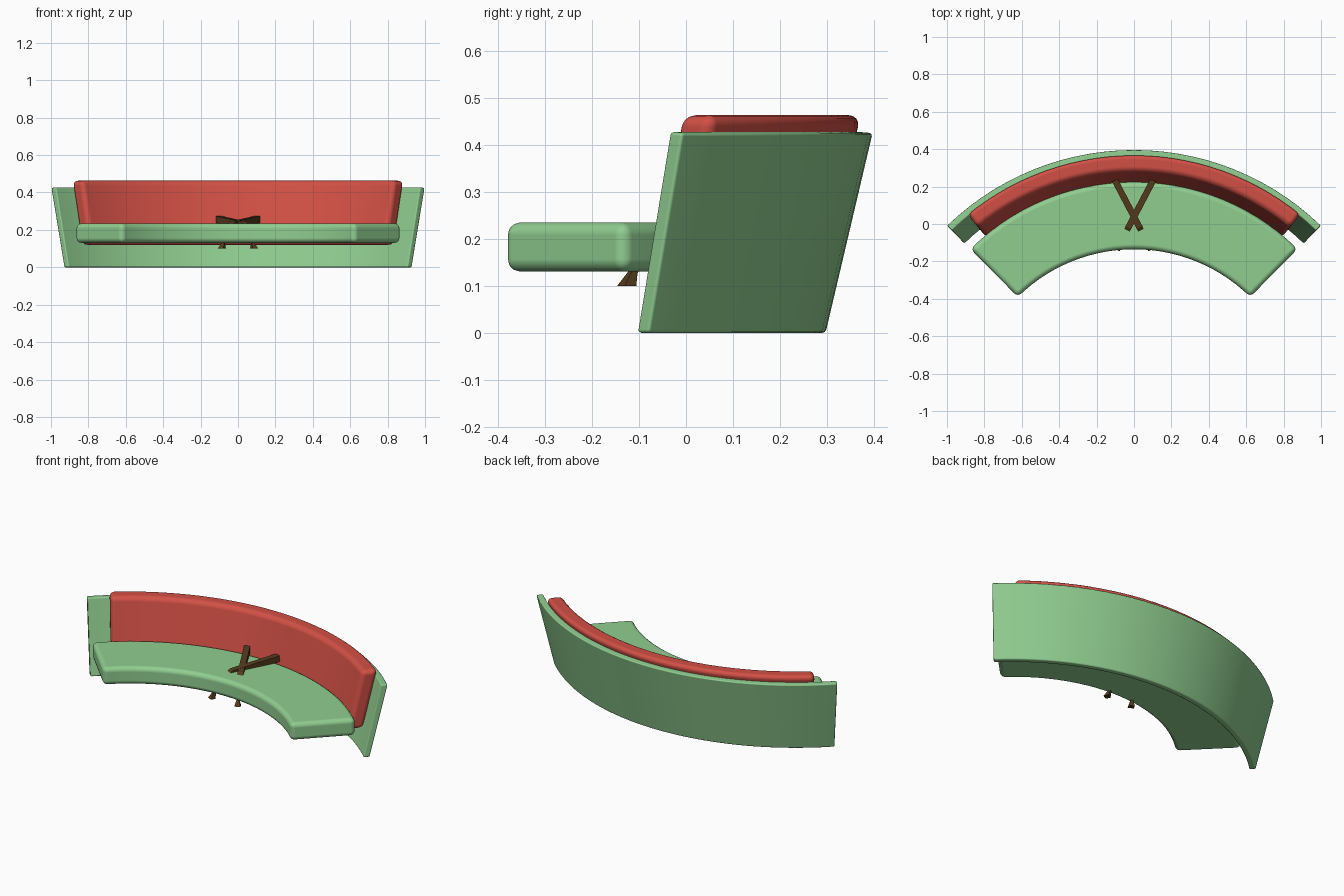
import bpy, bmesh
from math import sin, cos, radians
from mathutils import Vector

cube = bpy.data.objects.get("Cube")
if cube:
    bpy.data.objects.remove(cube, do_unlink=True)


def material(name, colour):
    m = bpy.data.materials.new(name)
    m.use_nodes = True
    m.diffuse_color = (*colour, 1)
    bsdf = m.node_tree.nodes["Principled BSDF"]
    bsdf.inputs["Base Color"].default_value = (*colour, 1)
    bsdf.inputs["Roughness"].default_value = 0.8
    return m


GREEN = material("green fabric", (0.28, 0.61, 0.28))
RED = material("red fabric", (0.64, 0.08, 0.06))
WOOD = material("dark wood", (0.09, 0.045, 0.013))


def loft(name, rings, mat):
    """Skin a row of matching closed rings and cap both ends."""
    bm = bmesh.new()
    rows = [[bm.verts.new(p) for p in ring] for ring in rings]
    n = len(rows[0])
    for a, b in zip(rows, rows[1:]):
        for i in range(n):
            j = (i + 1) % n
            bm.faces.new((a[i], a[j], b[j], b[i]))
    bm.faces.new(rows[0])
    bm.faces.new(rows[-1])
    bmesh.ops.recalc_face_normals(bm, faces=bm.faces[:])
    mesh = bpy.data.meshes.new(name)
    bm.to_mesh(mesh)
    bm.free()
    mesh.materials.append(mat)
    ob = bpy.data.objects.new(name, mesh)
    bpy.context.collection.objects.link(ob)
    return ob


def arc_part(name, profile, half_angle, centre_y, mat, bevel, bevel_segments, steps=28):
    """Sweep a (radius, height) profile around a vertical axis behind the viewer."""
    rings = []
    for k in range(steps + 1):
        a = radians(half_angle) * (2 * k / steps - 1)
        rings.append([(r * sin(a), centre_y + r * cos(a), z) for r, z in profile])
    ob = loft(name, rings, mat)
    for p in ob.data.polygons:
        p.use_smooth = True
    mod = ob.modifiers.new("soft edges", 'BEVEL')
    mod.width = bevel
    mod.segments = bevel_segments
    mod.limit_method = 'ANGLE'
    mod.angle_limit = radians(40)
    mod.harden_normals = True
    return ob


# Leaning curved shell that forms the back and base
arc_part("back_shell", [(1.302, 0), (1.337, 0), (1.437, 0.425), (1.4, 0.428)],
         44.1, -1.04, GREEN, 0.007, 2)

# Backrest cushion resting against the shell
arc_part("back_cushion", [(1.243, 0.12), (1.33, 0.12), (1.412, 0.463), (1.322, 0.463)],
         39.2, -1.04, RED, 0.026, 4)

# Thick curved seat cushion
arc_part("seat_cushion", [(0.885, 0.13), (1.245, 0.13), (1.245, 0.235), (0.885, 0.235)],
         44.6, -1.02, GREEN, 0.027, 4)

# Crossed wooden frame: a flat bar that bends down into a flared foot
path = [Vector(p) for p in ((0.103, 0.235, 0.256), (-0.028, -0.015, 0.228),
                            (-0.068, -0.09, 0.18), (-0.078, -0.112, 0.13),
                            (-0.086, -0.126, 0.1))]
widths = (0.017, 0.017, 0.013, 0.007, 0.017)
depths = (0.018, 0.018, 0.013, 0.007, 0.014)
along = (path[0] - path[-1]).to_2d().normalized()
side = Vector((along.y, -along.x, 0))
rings = []
for i, p in enumerate(path):
    tangent = (path[max(i - 1, 0)] - path[min(i + 1, len(path) - 1)]).normalized()
    up = side.cross(tangent)
    if i == len(path) - 1:
        up = Vector((along.x, along.y, 0)) * -1 if up.dot(along.to_3d()) < 0 else along.to_3d()
    s, u = side * widths[i], up * depths[i]
    rings.append([p - s - u, p + s - u, p + s + u, p - s + u])
frame = loft("crossed_leg_frame", rings, WOOD)
mirror = frame.modifiers.new("second bar", 'MIRROR')
mirror.use_mirror_merge = False
